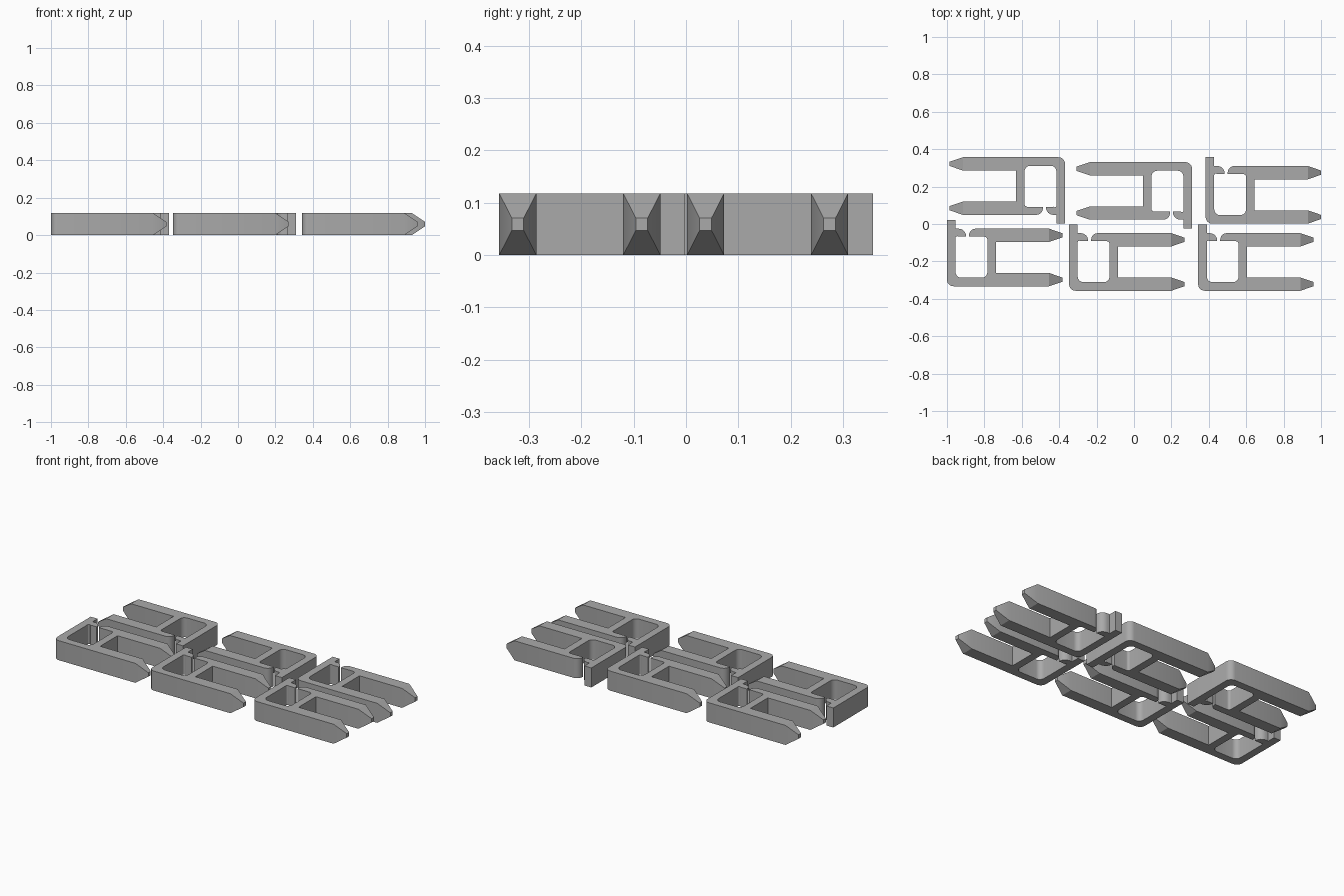
import bpy, bmesh, math
from mathutils import Vector

if "Cube" in bpy.data.objects:
    bpy.data.objects.remove(bpy.data.objects["Cube"])

HEIGHT = 0.118      # thickness of every clip
TIP = 0.071         # length of the tapered prong tips
END = 0.546         # where the tips begin

grey = bpy.data.materials.new("plain grey")
grey.diffuse_color = (0.40, 0.40, 0.40, 1)
grey.use_nodes = True
grey.node_tree.nodes["Principled BSDF"].inputs["Base Color"].default_value = grey.diffuse_color

# Clip outline, counter-clockwise: x, y, corner radius
OUTLINE = [
    (0, 0, 0.035), (END, 0, 0), (END, 0.071, 0), (0.262, 0.071, 0),        # lower prong
    (0.262, 0.237, 0), (END, 0.237, 0), (END, 0.308, 0),                   # crossbar, upper prong
    (0.118, 0.308, 0.035), (0.118, 0.265, 0),                              # latch end
    (0.216, 0.265, 0.015), (0.216, 0.046, 0.03), (0.046, 0.046, 0.03),     # inside of the loop
    (0.046, 0.284, 0.008), (0.060, 0.265, 0),
    (0.102, 0.265, 0), (0.102, 0.308, 0.04), (0.046, 0.308, 0),            # hook
    (0.046, 0.355, 0), (0, 0.355, 0),                                      # end of the back bar
]


def rounded(outline, steps=6):
    """Replace each corner that has a radius with a tangent arc."""
    points = []
    for i, (x, y, r) in enumerate(outline):
        p = Vector((x, y))
        if r == 0:
            points.append(p)
            continue
        a = (Vector(outline[i - 1][:2]) - p).normalized()
        b = (Vector(outline[(i + 1) % len(outline)][:2]) - p).normalized()
        half = a.angle(b) / 2
        centre = p + (a + b).normalized() * r / math.sin(half)
        start = p + a * r / math.tan(half) - centre
        stop = p + b * r / math.tan(half) - centre
        sweep = math.pi - 2 * half
        for k in range(steps + 1):
            t = k / steps
            points.append(centre + (start * math.sin((1 - t) * sweep)
                                    + stop * math.sin(t * sweep)) / math.sin(sweep))
    return points


def clip_mesh():
    bm = bmesh.new()
    base = bm.faces.new([bm.verts.new((p.x, p.y, 0)) for p in rounded(OUTLINE)])
    top = bmesh.ops.extrude_face_region(bm, geom=[base], use_keep_orig=True)["geom"]
    bmesh.ops.translate(bm, vec=(0, 0, HEIGHT),
                        verts=[v for v in top if isinstance(v, bmesh.types.BMVert)])
    # Tapered tips on the two prong ends
    ends = [f for f in bm.faces if all(v.co.x > END - 0.001 for v in f.verts)]
    for face in bmesh.ops.extrude_discrete_faces(bm, faces=ends)["faces"]:
        c = face.calc_center_median()
        for v in face.verts:
            v.co = (END + TIP, c.y + (v.co.y - c.y) * 0.32, c.z + (v.co.z - c.z) * 0.2)
    bmesh.ops.recalc_face_normals(bm, faces=bm.faces[:])
    mesh = bpy.data.meshes.new("clip")
    bm.to_mesh(mesh)
    bm.free()
    mesh.materials.append(grey)
    return mesh


# Clip corner positions; the turned ones are spun half a circle
PLACES = [
    ("front_left_clip", -1.0, -0.333, False),
    ("front_middle_clip", -0.347, -0.357, False),
    ("front_right_clip", 0.343, -0.357, False),
    ("back_right_clip", 0.383, 0.002, False),
    ("back_left_clip", -0.369, 0.357, True),
    ("back_middle_clip", 0.310, 0.331, True),
]
mesh = clip_mesh()
for name, x, y, turned in PLACES:
    clip = bpy.data.objects.new(name, mesh)
    clip.location = (x, y, 0)
    clip.rotation_euler.z = math.pi if turned else 0
    bpy.context.collection.objects.link(clip)

# Smooth rounded corners, sharp edges (the mesh is shared)
bpy.context.view_layer.objects.active = clip
clip.select_set(True)
bpy.ops.object.shade_smooth_by_angle(angle=math.radians(30))
